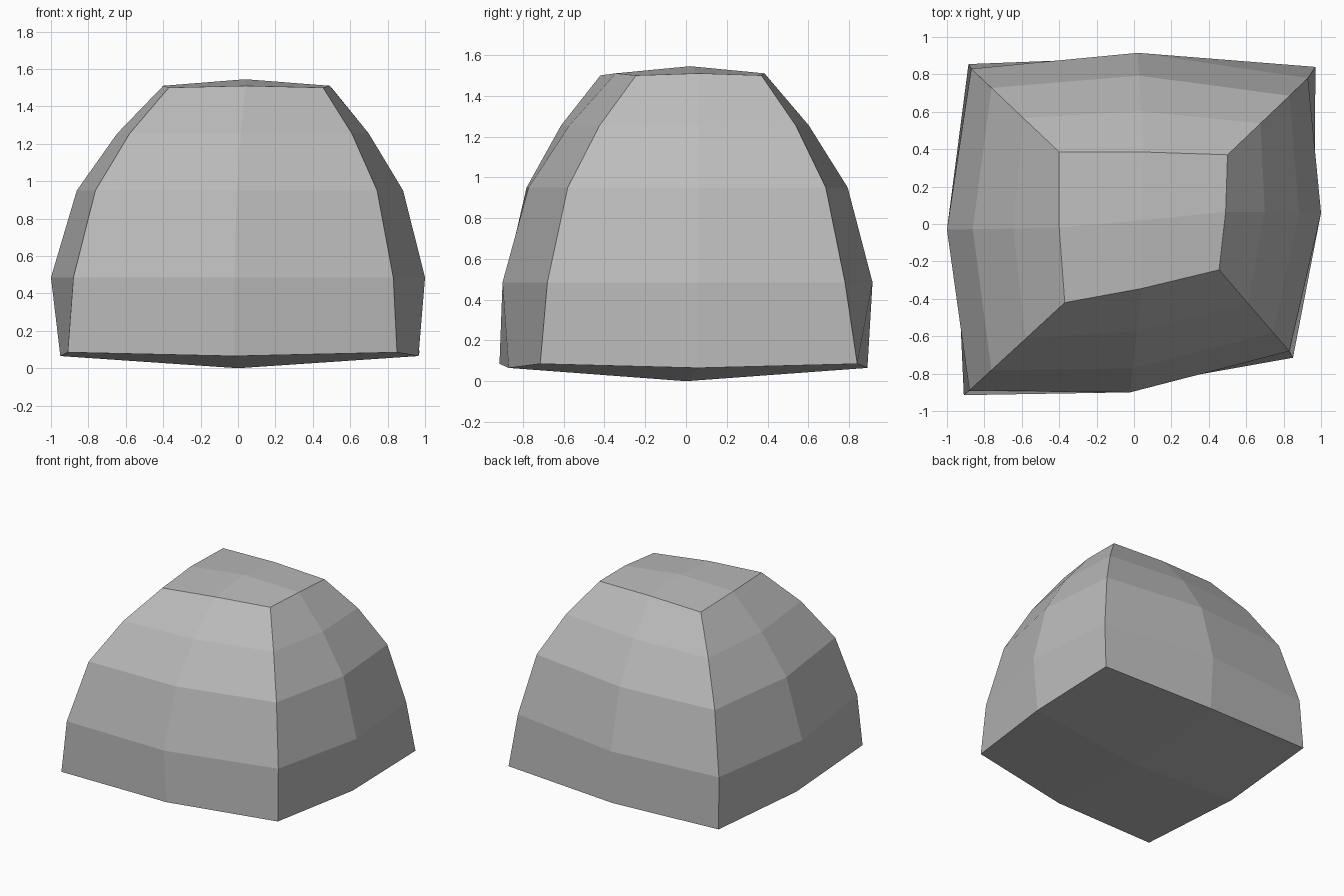
import bpy
import bmesh
from mathutils import Vector

# Remove the default object
default = bpy.data.objects.get("Cube")
if default:
    bpy.data.objects.remove(default, do_unlink=True)


def flat_material(name, colour):
    """Create a plain material shown alike in viewport and render."""
    material = bpy.data.materials.new(name)
    material.diffuse_color = colour
    material.use_nodes = True
    shader = material.node_tree.nodes["Principled BSDF"]
    shader.inputs["Base Color"].default_value = colour
    shader.inputs["Roughness"].default_value = 0.9
    return material


def ring(points, corner_height, middle_height):
    """Alternate corner and side-middle points around the boulder."""
    heights = (corner_height, middle_height)
    return [Vector((x, y, heights[i % 2])) for i, (x, y) in enumerate(points)]


def blend(lower, upper, amount, height):
    """Make a ring between two rings at a given height."""
    result = [a.lerp(b, amount) for a, b in zip(lower, upper)]
    for point in result:
        point.z = height
    return result


# Guiding outlines, counter-clockwise from the front right corner
foot = ring([(-.91, -.915), (-.02, -.87), (.85, -.715), (.965, .06),
             (.97, .84), (.02, .89), (-.885, .855), (-.95, -.03)], .085, .065)
belly = ring([(-.88, -.89), (-.02, -.9), (.83, -.68), (1, .06),
              (.93, .78), (.02, .915), (-.87, .83), (-1, -.03)], .485, .485)
crown = ring([(-.37, -.42), (.04, -.345), (.455, -.245), (.49, .065),
              (.5, .37), (.05, .385), (-.4, .385), (-.4, -.02)], 1.5, 1.51)

# The sides curve inwards from belly to crown
outlines = [
    foot,
    belly,
    blend(belly, crown, .23, .95),
    blend(belly, crown, .59, 1.255),
    crown,
]

mesh_builder = bmesh.new()
loops = [[mesh_builder.verts.new(p) for p in outline] for outline in outlines]
count = len(foot)

# Faceted sides
for lower, upper in zip(loops, loops[1:]):
    for i in range(count):
        j = (i + 1) % count
        mesh_builder.faces.new((lower[i], lower[j], upper[j], upper[i]))


def cap(loop, centre):
    """Close a loop with four facets that meet at a shallow peak."""
    peak = mesh_builder.verts.new(centre)
    for i in range(0, count, 2):
        mesh_builder.faces.new((loop[i - 1], loop[i], loop[i + 1], peak))


# Shallow top and underside
cap(loops[-1], (.04, .02, 1.545))
cap(loops[0], (0, 0, 0))
bmesh.ops.recalc_face_normals(mesh_builder, faces=mesh_builder.faces)

# Finished boulder with flat facets
mesh = bpy.data.meshes.new("boulder")
mesh_builder.to_mesh(mesh)
mesh_builder.free()
mesh.materials.append(flat_material("stone grey", (.5, .5, .5, 1)))
boulder = bpy.data.objects.new("boulder", mesh)
bpy.context.collection.objects.link(boulder)
